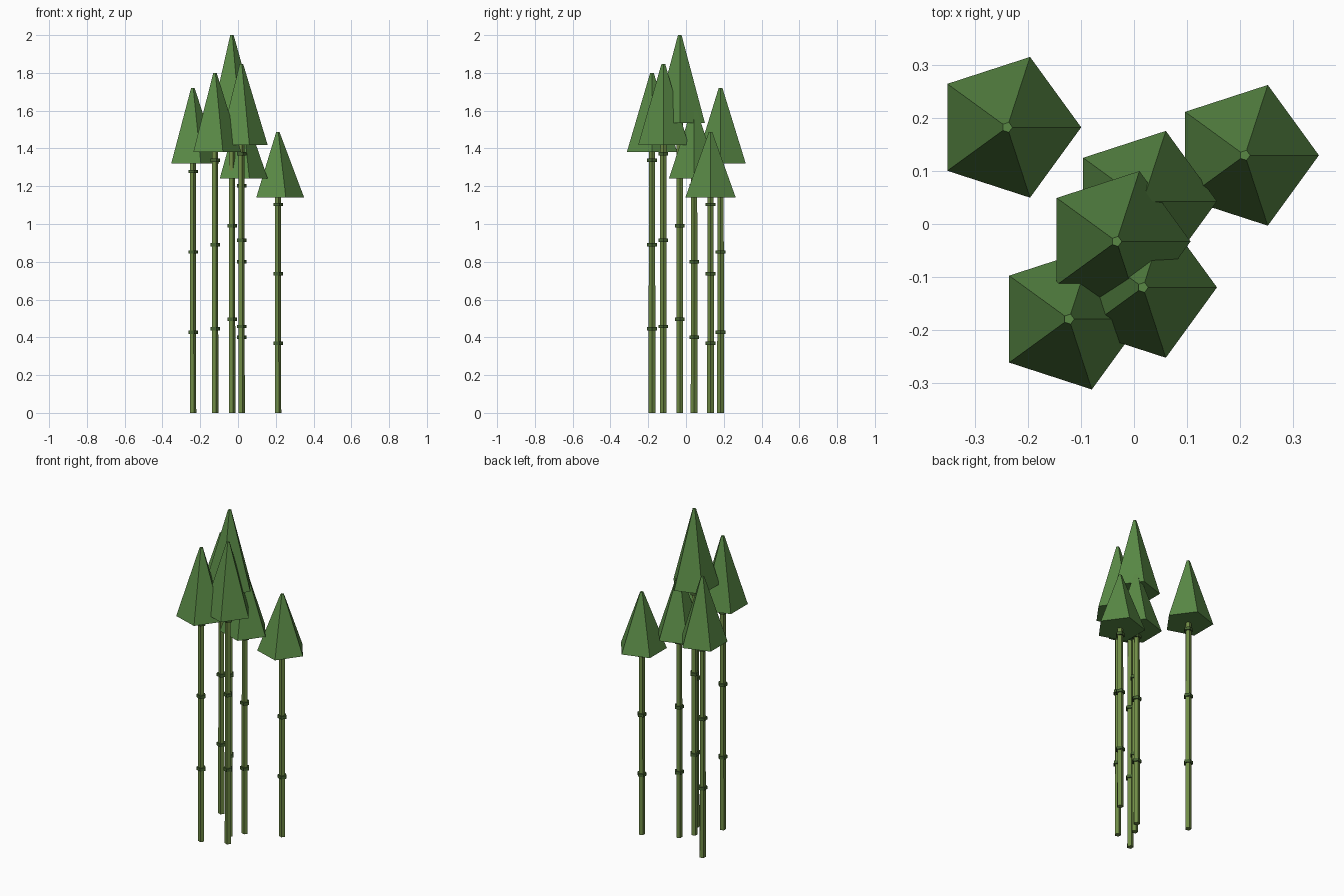
import bpy

if "Cube" in bpy.data.objects:
    bpy.data.objects.remove(bpy.data.objects["Cube"])

def material(name, color):
    m = bpy.data.materials.new(name)
    m.diffuse_color = color
    m.use_nodes = True
    m.node_tree.nodes["Principled BSDF"].inputs["Base Color"].default_value = m.diffuse_color
    return m

stalk_mat = material("stalk green", (0.16, 0.26, 0.06, 1))
node_mat = material("node green", (0.06, 0.12, 0.03, 1))
leaf_mat = material("leaf green", (0.10, 0.25, 0.06, 1))

def frustum(name, sides, r1, r2, z1, z2, x, y, mat):
    bpy.ops.mesh.primitive_cone_add(vertices=sides, radius1=r1, radius2=r2,
                                    depth=z2 - z1, location=(x, y, (z1 + z2) / 2),
                                    rotation=(0, 0, -1.5707963 if sides == 5 else 0))
    ob = bpy.context.object
    ob.name = name
    ob.data.materials.append(mat)

# x, y and stalk height of each cane
canes = [(-0.24, 0.183, 1.42), (-0.123, -0.18, 1.485), (-0.033, -0.033, 1.65),
         (0.017, -0.12, 1.525), (0.017, 0.043, 1.335), (0.21, 0.13, 1.226)]

for i, (x, y, h) in enumerate(canes, 1):
    # stalk
    frustum(f"stalk_{i}", 5, 0.019, 0.017, 0, h, x, y, stalk_mat)
    # joint rings
    for k in (1, 2, 3):
        z = 0.3 * k * h
        frustum(f"joint_{i}_{k}", 5, 0.027, 0.027, z - 0.009, z + 0.009, x, y, node_mat)
    # pointed leaf crown
    frustum(f"crown_{i}", 5, 0.14, 0.01, 0.93 * h, 1.212 * h, x, y, leaf_mat)
